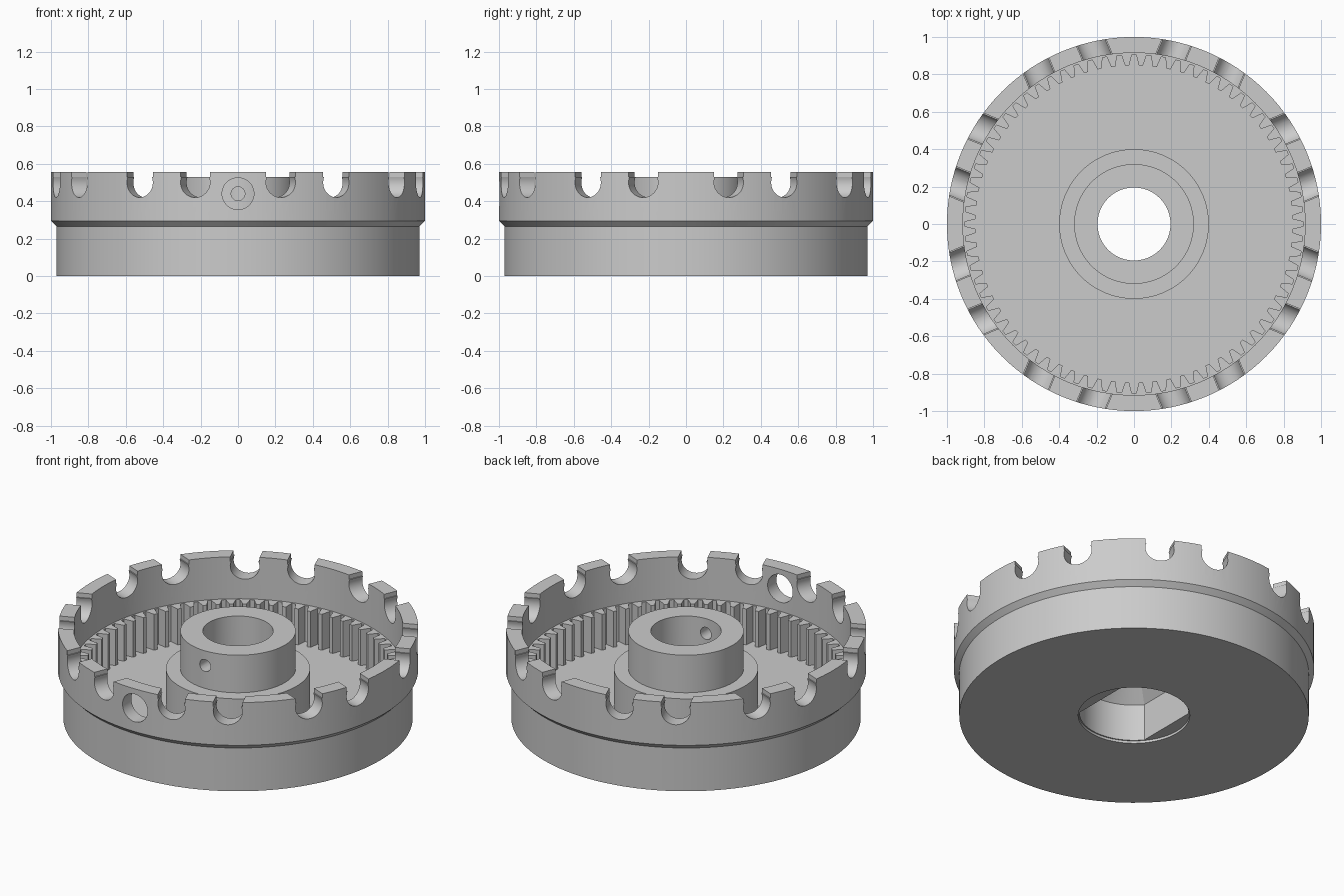
import bpy, bmesh
from math import sin, cos, pi, radians, asin, hypot
from mathutils import Matrix, Vector

cube = bpy.data.objects.get("Cube")
if cube:
    bpy.data.objects.remove(cube, do_unlink=True)

SEGMENTS = 128
RIM_TOP, LEDGE, FLOOR, HUB_TOP = 0.557, 0.30, 0.08, 0.53
BORE = 0.195

grey = bpy.data.materials.new("plain grey")
grey.use_nodes = True
color = (0.6, 0.6, 0.6, 1)
grey.diffuse_color = color
grey.node_tree.nodes["Principled BSDF"].inputs["Base Color"].default_value = color


def make_object(name, bm):
    bmesh.ops.recalc_face_normals(bm, faces=bm.faces)
    mesh = bpy.data.meshes.new(name)
    bm.to_mesh(mesh)
    bm.free()
    mesh.materials.append(grey)
    obj = bpy.data.objects.new(name, mesh)
    bpy.context.collection.objects.link(obj)
    return obj


def loft(bm, sections, matrix=Matrix()):
    """Skin a list of (outline, height) sections and cap both ends."""
    rings = [[bm.verts.new(matrix @ Vector((x, y, h))) for x, y in outline]
             for outline, h in sections]
    bm.faces.new(rings[0][::-1])
    bm.faces.new(rings[-1])
    for a, b in zip(rings, rings[1:]):
        for i in range(len(a)):
            j = (i + 1) % len(a)
            bm.faces.new((a[i], a[j], b[j], b[i]))


def prism(bm, outline, low, high, matrix=Matrix()):
    loft(bm, [(outline, low), (outline, high)], matrix)


def circle(radius, n=48, center=(0, 0)):
    return [(center[0] + radius * cos(2 * pi * i / n),
             center[1] + radius * sin(2 * pi * i / n)) for i in range(n)]


def lathe(bm, profile, n):
    rings = [[bm.verts.new((r * sin(2 * pi * i / n), r * cos(2 * pi * i / n), z))
              for r, z in profile] for i in range(n)]
    m = len(profile)
    for i in range(n):
        a, b = rings[i], rings[(i + 1) % n]
        for k in range(m):
            l = (k + 1) % m
            bm.faces.new((a[k], a[l], b[l], b[k]))


# Body: cup, flared rim, floor and stepped hub in one turned profile
bm = bmesh.new()
lathe(bm, [(BORE, 0), (0.97, 0), (0.97, 0.265), (1, 0.295), (1, RIM_TOP),
           (0.915, RIM_TOP), (0.915, LEDGE), (0.905, LEDGE), (0.905, FLOOR),
           (0.4, FLOOR), (0.4, LEDGE), (0.32, LEDGE), (0.32, HUB_TOP),
           (BORE, HUB_TOP)], SEGMENTS)
body = make_object("ring_body", bm)

# Notch cutters: eight pairs of parallel round-bottomed slots in the rim
bm = bmesh.new()
slot_r, slot_z, pair_offset = 0.08, 0.5, 0.16
start = asin(0.03 / slot_r)
notch = [(slot_r * cos(a), slot_z + slot_r * sin(a))
         for a in [pi - start + (pi + 2 * start) * i / 24 for i in range(25)]]
notch += [(slot_r, 0.53), (slot_r, 0.65), (-slot_r, 0.65), (-slot_r, 0.53)]
upright = Matrix.Rotation(radians(90), 4, 'X')    # local z points to the front
for pair in range(8):
    turn = Matrix.Rotation(radians(22.5 + 45 * pair), 4, 'Z') @ upright
    for side in (-1, 1):
        prism(bm, [(x + side * pair_offset, z) for x, z in notch], 0.84, 1.1, turn)

# Front access hole in the rim, set screw hole in the hub, bottom recess
prism(bm, circle(0.085, center=(0, 0.44)), 0.85, 1.1, upright)
prism(bm, circle(0.037, 24, (0, 0.44)), 0.1, 0.36, upright)
prism(bm, circle(0.31, 64), -0.05, 0.015)
notch_cutter = make_object("notch_cutter", bm)

# Pocket with two flats under the hub, tapering up into the bore
bm = bmesh.new()
flat, pocket_r = 0.235, 0.303
reach = asin(flat / pocket_r)
arc = [(pocket_r * sin(a), pocket_r * cos(a))
       for a in [-reach + 2 * reach * i / 24 for i in range(25)]]
pocket = arc + [(-x, -y) for x, y in arc]
throat = [(x * BORE / hypot(x, y), y * BORE / hypot(x, y)) for x, y in pocket]
loft(bm, [(pocket, -0.1), (pocket, 0.24), (throat, 0.345)])
pocket_cutter = make_object("pocket_cutter", bm)

bpy.context.view_layer.objects.active = body
for cutter in (notch_cutter, pocket_cutter):
    cutter.hide_render = True
    mod = body.modifiers.new("cut", 'BOOLEAN')
    mod.operation, mod.solver, mod.object = 'DIFFERENCE', 'EXACT', cutter
    bpy.ops.object.modifier_apply(modifier=mod.name)
    bpy.data.objects.remove(cutter, do_unlink=True)

# Internal gear teeth around the cup wall, with a gap facing front and back
bm = bmesh.new()
TEETH = 72
half_tooth = [(0.029, 0.908), (0.022, 0.885), (0.011, 0.849)]
tooth = half_tooth + [(-x, y) for x, y in reversed(half_tooth)]
for i in range(TEETH):
    turn = Matrix.Rotation(2 * pi * (i + 0.5) / TEETH, 4, 'Z')
    prism(bm, tooth, FLOOR - 0.01, LEDGE, turn)
make_object("gear_teeth", bm)

bpy.ops.object.select_all(action='DESELECT')
body.select_set(True)
bpy.context.view_layer.objects.active = body
bpy.ops.object.shade_smooth_by_angle(angle=radians(25))
